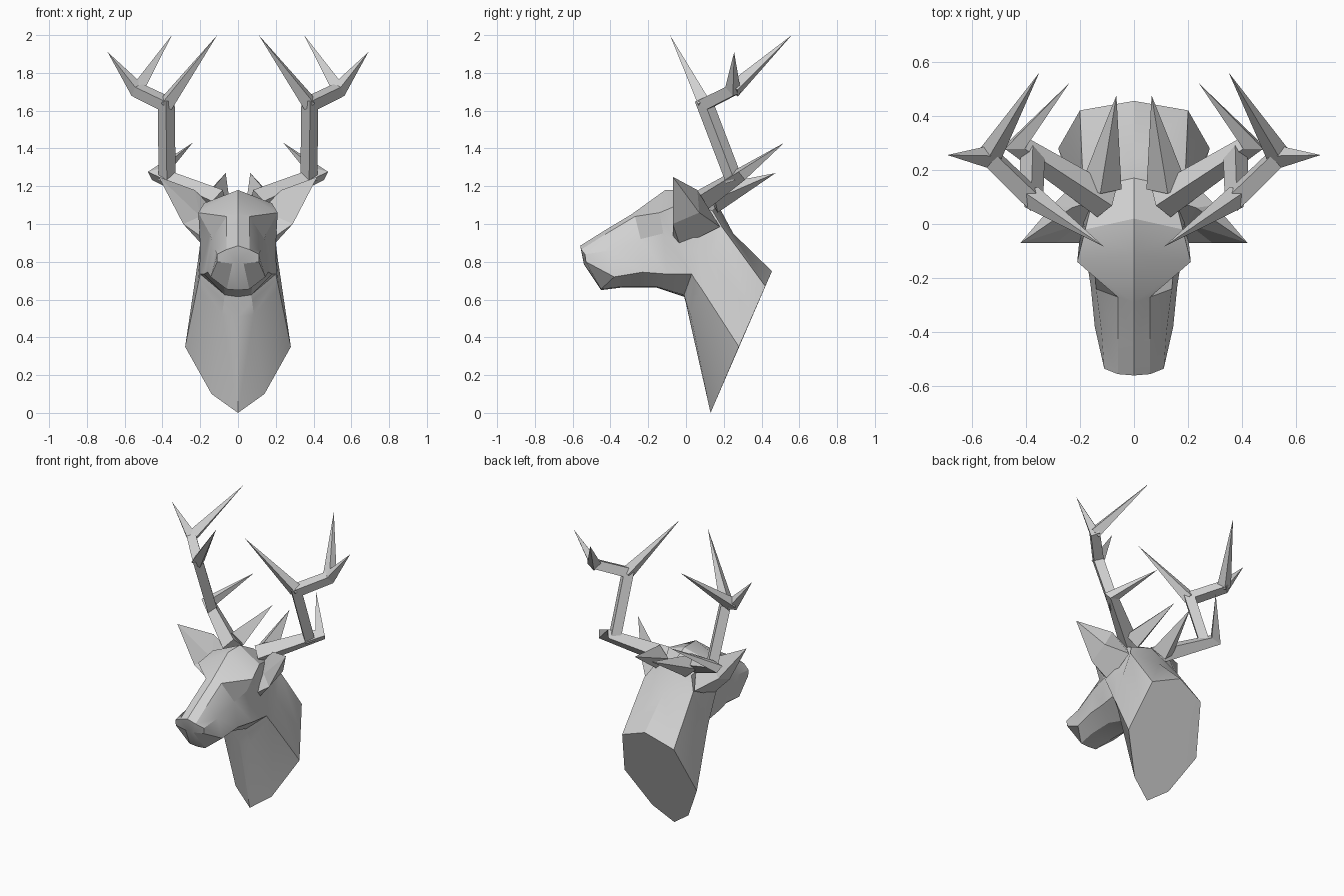
import bpy
import bmesh
from mathutils import Vector

# Remove only the default cube
default_cube = bpy.data.objects.get("Cube")
if default_cube:
    bpy.data.objects.remove(default_cube, do_unlink=True)

# Single plain material
GREY = (0.64, 0.64, 0.64, 1.0)
material = bpy.data.materials.new("plain_grey")
material.use_nodes = True
material.diffuse_color = GREY
material.node_tree.nodes["Principled BSDF"].inputs["Base Color"].default_value = GREY


def finish(name, bm, smooth_angle=None):
    """Turn a bmesh into a named object with outward normals."""
    bmesh.ops.recalc_face_normals(bm, faces=bm.faces[:])
    mesh = bpy.data.meshes.new(name)
    bm.to_mesh(mesh)
    bm.free()
    mesh.materials.append(material)
    obj = bpy.data.objects.new(name, mesh)
    bpy.context.collection.objects.link(obj)
    if smooth_angle:
        bpy.ops.object.select_all(action="DESELECT")
        obj.select_set(True)
        bpy.context.view_layer.objects.active = obj
        bpy.ops.object.shade_smooth_by_angle(angle=smooth_angle)
    return obj


def mirrored(point, side):
    return Vector((point[0] * side, point[1], point[2]))


def bridge(bm, ring_a, ring_b, closed):
    """Join two rings of equal length with quads."""
    count = len(ring_a)
    for i in range(count if closed else count - 1):
        j = (i + 1) % count
        bm.faces.new((ring_a[i], ring_a[j], ring_b[j], ring_b[i]))


# Head and neck: half rings from nose to wall plate.
# Each runs top, upper, side, jaw, under edge, bottom.
HALF_RINGS = [
    # nose
    [(0, -.56, .885), (.06, -.555, .865), (.11, -.535, .84),
     (.11, -.53, .8), (.03, -.535, .79), (0, -.54, .785)],
    # muzzle and chin
    [(0, -.44, .96), (.06, -.42, .95), (.12, -.4, .86),
     (.145, -.38, .72), (.06, -.45, .655), (0, -.45, .65)],
    # bridge and cheek
    [(0, -.29, 1.05), (.06, -.27, 1.04), (.14, -.24, .92),
     (.16, -.23, .745), (.07, -.33, .67), (0, -.33, .665)],
    # brow and eye socket
    [(0, -.11, 1.18), (.21, -.14, 1.06), (.15, -.12, .95),
     (.18, -.1, .735), (.075, -.16, .67), (0, -.16, .665)],
    # crown and jaw corner
    [(0, .02, 1.18), (.18, -.02, 1.11), (.2, -.04, .88),
     (.2, .03, .735), (.07, -.01, .625), (0, -.01, .615)],
    # back of skull
    [(0, .17, 1.1), (.14, .14, 1.07), (.2, .06, .86),
     (.205, .045, .71), (.075, .0, .59), (0, .0, .58)],
    # nape
    [(0, .25, .95), (.19, .19, .985), (.21, .13, .82),
     (.216, .08, .66), (.084, .025, .52), (0, .015, .51)],
    # wall plate rim
    [(0, .455, .75), (.2, .42, .67), (.24, .35, .51),
     (.28, .28, .35), (.14, .173, .1), (0, .13, 0)],
]


def build_head():
    bm = bmesh.new()
    rings = [[bm.verts.new(p) for p in ring] for ring in HALF_RINGS]
    for ring_a, ring_b in zip(rings, rings[1:]):
        bridge(bm, ring_a, ring_b, closed=False)
    bm.faces.new(rings[0])
    bm.faces.new(rings[-1])
    geometry = bm.verts[:] + bm.edges[:] + bm.faces[:]
    bmesh.ops.mirror(bm, geom=geometry, axis="X", merge_dist=0.001)
    bmesh.ops.remove_doubles(bm, verts=bm.verts[:], dist=0.001)
    finish("head_and_neck", bm, smooth_angle=0.45)


# Ears: folded, hollow leaf shapes
EAR_POINTS = {
    "tip": (.42, -.07, 1.25),
    "front_rim": (.29, -.07, 1.0),
    "top_rim": (.23, .06, 1.18),
    "back_bulge": (.3, .07, 1.06),
    "hollow": (.2, .0, 1.04),
    "base_front": (.19, -.07, .93),
    "base_low": (.18, -.03, .88),
    "base_back": (.19, .18, .985),
    "base_top": (.14, .09, 1.09),
}
EAR_FACES = [
    "tip back_bulge top_rim",
    "tip front_rim back_bulge",
    "top_rim back_bulge base_back base_top",
    "front_rim base_low base_back back_bulge",
    "front_rim base_front base_low",
    "tip top_rim hollow",
    "tip hollow front_rim",
    "hollow base_front front_rim",
    "hollow top_rim base_top",
    "hollow base_top base_front",
    "base_front base_top base_back base_low",
]


def build_ear(name, side):
    bm = bmesh.new()
    verts = {key: bm.verts.new(mirrored(p, side)) for key, p in EAR_POINTS.items()}
    for face in EAR_FACES:
        bm.faces.new([verts[key] for key in face.split()])
    finish(name, bm)


# Antlers: mitred four-sided limbs ending in sharp tips
FORK_LOW = (.38, .1, 1.635)
FORK_HIGH = (.535, .25, 1.71)
LIMBS = [
    # brow beam turning into the lower tine
    ([(.1, .08, 1.12), (.43, .295, 1.265), (.24, .52, 1.43)], [.065, .04, 0]),
    # upright, fork and outer tine
    ([(.375, .255, 1.23), FORK_LOW, FORK_HIGH, (.69, .255, 1.91)],
     [.045, .045, .042, 0]),
    # front tine
    ([FORK_LOW, (.11, -.085, 2.0)], [.045, 0]),
    # rear tine
    ([FORK_HIGH, (.35, .56, 2.0)], [.045, 0]),
    # base tine
    ([(.12, .14, 1.13), (.065, .475, 1.27)], [.075, 0]),
]


def add_limb(bm, path, radii):
    steps = [(b - a).normalized() for a, b in zip(path, path[1:])]
    across = steps[0].cross(Vector((0, 0, 1))).normalized()
    above = across.cross(steps[0])
    offsets = [v * radii[0] for v in (across, above, -across, -above)]
    ring = [bm.verts.new(path[0] + o) for o in offsets]
    bm.faces.new(ring)
    for i, step in enumerate(steps, start=1):
        if radii[i] == 0:
            tip = bm.verts.new(path[i])
            for k in range(len(ring)):
                bm.faces.new((ring[k], ring[(k + 1) % len(ring)], tip))
            return
        # slide the section along the limb onto the joint plane
        normal = (step + steps[i]).normalized()
        scale = radii[i] / radii[i - 1]
        offsets = [(o - step * (o.dot(normal) / step.dot(normal))) * scale
                   for o in offsets]
        # keep sharp bends from stretching too far
        limit = radii[i] * 1.5
        offsets = [o * min(1, limit / o.length) for o in offsets]
        next_ring = [bm.verts.new(path[i] + o) for o in offsets]
        bridge(bm, ring, next_ring, closed=True)
        ring = next_ring


def build_antler(name, side):
    bm = bmesh.new()
    for path, radii in LIMBS:
        add_limb(bm, [mirrored(p, side) for p in path], radii)
    finish(name, bm)


build_head()
for label, side in (("left", 1), ("right", -1)):
    build_ear(label + "_ear", side)
    build_antler(label + "_antler", side)
